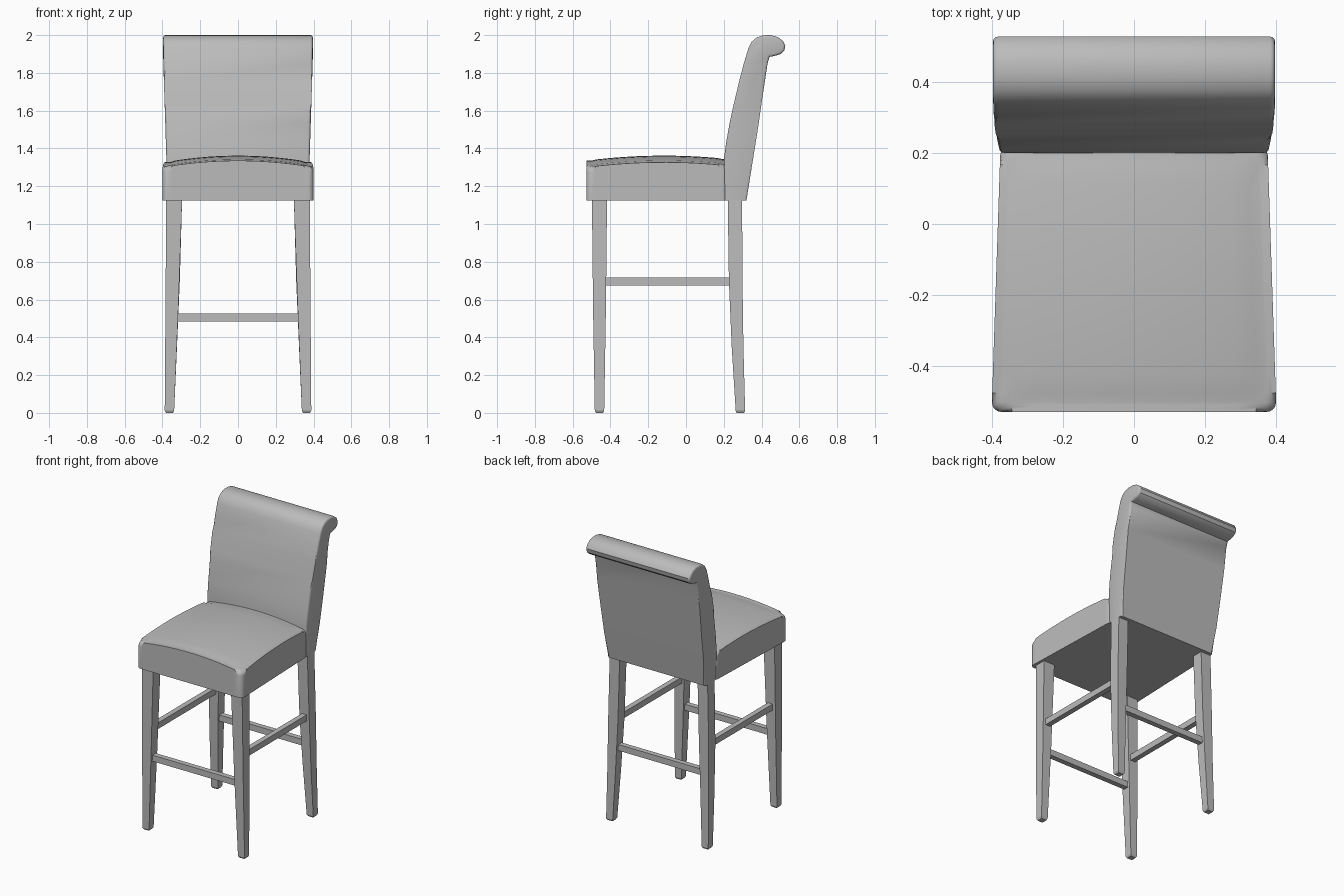
import bpy
import bmesh

if "Cube" in bpy.data.objects:
    bpy.data.objects.remove(bpy.data.objects["Cube"], do_unlink=True)

# One plain grey for the whole stool
grey = bpy.data.materials.new("plain grey")
grey.use_nodes = True
colour = (0.5, 0.5, 0.5, 1)
grey.diffuse_color = colour
grey.node_tree.nodes["Principled BSDF"].inputs["Base Color"].default_value = colour


def finish(name, bm, angle=0.6):
    bmesh.ops.recalc_face_normals(bm, faces=bm.faces[:])
    mesh = bpy.data.meshes.new(name)
    bm.to_mesh(mesh)
    bm.free()
    mesh.materials.append(grey)
    obj = bpy.data.objects.new(name, mesh)
    bpy.context.collection.objects.link(obj)
    bpy.ops.object.select_all(action='DESELECT')
    obj.select_set(True)
    bpy.context.view_layer.objects.active = obj
    bpy.ops.object.shade_smooth_by_angle(angle=angle)
    return obj


# Seat cushion: domed, tapered grid with walls and a rounded top rim
BOTTOM, FRONT, REAR = 1.125, -0.528, 0.22


def build_seat():
    bm = bmesh.new()
    bmesh.ops.create_grid(bm, x_segments=14, y_segments=14, size=1)
    rim = [e for e in bm.edges if e.is_boundary]
    walls = bmesh.ops.extrude_edge_only(bm, edges=rim)["geom"]
    low = {g for g in walls if isinstance(g, bmesh.types.BMVert)}
    bmesh.ops.contextual_create(bm, geom=[e for e in bm.edges if e.is_boundary])
    for v in bm.verts:
        u, w = v.co.x, v.co.y
        t = (w + 1) / 2
        crown = 0.035 * (1 - u * u) + 0.022 * (1 - (w - 0.1) ** 2)
        v.co.x = u * (0.4 - 0.025 * t)
        v.co.y = FRONT + (REAR - FRONT) * t
        v.co.z = BOTTOM if v in low else 1.305 + crown
    corners = [e for e in bm.edges
               if (e.verts[0] in low) != (e.verts[1] in low)
               and abs(e.verts[0].co.x) > 0.37
               and min(abs(e.verts[0].co.y - FRONT), abs(e.verts[0].co.y - REAR)) < 0.001]
    bmesh.ops.bevel(bm, geom=rim + corners, offset=0.028, segments=4,
                    profile=0.5, affect='EDGES')
    finish("seat_cushion", bm)


build_seat()

# Backrest: side profile with a rolled top, extruded across the width
PROFILE = [(0.2, 1.125), (0.2, 1.34), (0.214, 1.44), (0.232, 1.54), (0.254, 1.64),
           (0.28, 1.75), (0.306, 1.85), (0.33, 1.93), (0.348, 1.965), (0.375, 1.988),
           (0.41, 1.999), (0.45, 2.0), (0.485, 1.99), (0.512, 1.97), (0.526, 1.945),
           (0.52, 1.917), (0.5, 1.899), (0.47, 1.89), (0.442, 1.885), (0.432, 1.85),
           (0.409, 1.7), (0.38, 1.5), (0.348, 1.3), (0.32, 1.125)]


def build_back():
    bm = bmesh.new()
    side = bm.faces.new([bm.verts.new((-1, y, z)) for y, z in PROFILE])
    ends = bmesh.ops.extrude_face_region(bm, geom=[side], use_keep_orig=True)["geom"]
    for g in ends:
        if isinstance(g, bmesh.types.BMVert):
            g.co.x = 1
    for v in bm.verts:
        v.co.x *= 0.372 + 0.024 * min(1, (v.co.z - BOTTOM) / 0.75)
    outline = [e for e in bm.edges
               if e.verts[0].co.x * e.verts[1].co.x > 0
               and max(v.co.z for v in e.verts) > BOTTOM + 0.01]
    bmesh.ops.bevel(bm, geom=outline, offset=0.013, segments=3,
                    profile=0.5, affect='EDGES', clamp_overlap=True)
    finish("backrest", bm)


build_back()


# Legs: stacked rectangles (z, x, y, half width, half depth), mirrored in x
def build_leg(name, sections, sign):
    bm = bmesh.new()
    rings = [[bm.verts.new((sign * (x + a * hx), y + b * hy, z))
              for a, b in ((-1, -1), (1, -1), (1, 1), (-1, 1))]
             for z, x, y, hx, hy in sections]
    for lower, upper in zip(rings, rings[1:]):
        for i in range(4):
            j = (i + 1) % 4
            bm.faces.new((lower[i], lower[j], upper[j], upper[i]))
    bm.faces.new(rings[0])
    bm.faces.new(rings[-1])
    finish(name, bm, 0.4)


FRONT_LEG = [(0, 0.363, -0.458, 0.019, 0.019), (0.012, 0.363, -0.458, 0.025, 0.025),
             (0.55, 0.35, -0.458, 0.034, 0.034), (1.13, 0.338, -0.458, 0.042, 0.04)]
REAR_LEG = [(0, 0.363, 0.288, 0.019, 0.019), (0.012, 0.363, 0.288, 0.025, 0.025),
            (0.35, 0.354, 0.273, 0.031, 0.031), (0.7, 0.345, 0.263, 0.037, 0.036),
            (1.13, 0.334, 0.259, 0.038, 0.038)]
for label, sign in (("left", 1), ("right", -1)):
    build_leg("front_leg_" + label, FRONT_LEG, sign)
    build_leg("rear_leg_" + label, REAR_LEG, sign)


# Stretchers joining the legs
def build_rail(name, centre, size):
    bm = bmesh.new()
    bmesh.ops.create_cube(bm, size=1)
    for v in bm.verts:
        v.co = [c + s * p for c, s, p in zip(centre, size, v.co)]
    finish(name, bm)


for label, sign in (("left", 1), ("right", -1)):
    build_rail("side_rail_" + label, (sign * 0.345, -0.097, 0.695), (0.036, 0.66, 0.042))
for label, y in (("front", -0.458), ("rear", 0.266)):
    build_rail(label + "_rail", (0, y, 0.505), (0.65, 0.036, 0.042))
